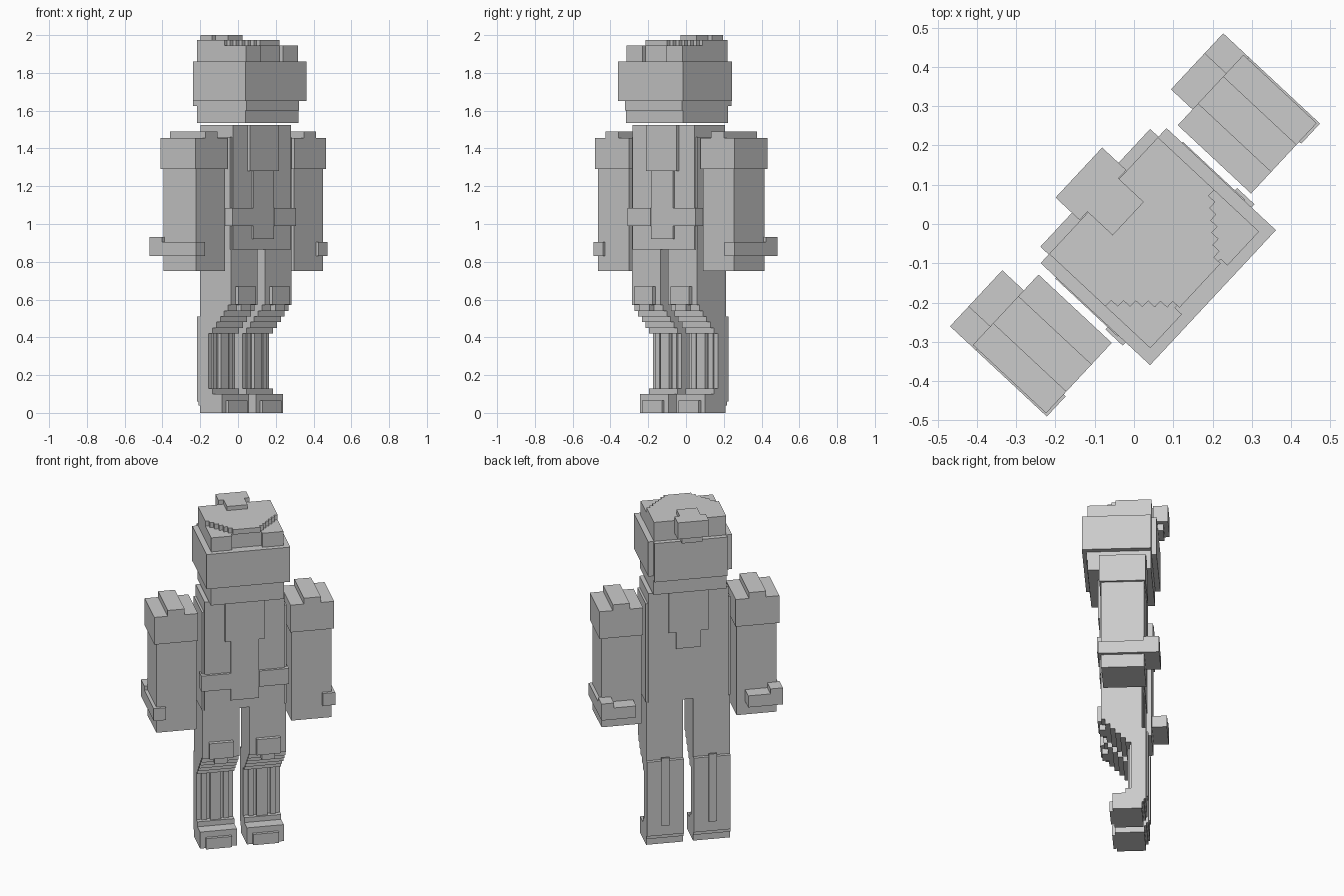
import bpy, bmesh, math
from mathutils import Matrix, Vector

cube = bpy.data.objects.get("Cube")
if cube:
    bpy.data.objects.remove(cube, do_unlink=True)

# Single flat grey
grey = bpy.data.materials.new("plain_grey")
grey.use_nodes = True
tone = (0.6, 0.6, 0.6, 1)
grey.diffuse_color = tone
grey.node_tree.nodes["Principled BSDF"].inputs["Base Color"].default_value = tone

TURN = Matrix.Rotation(math.radians(47), 4, "Z")  # the figure stands turned


def finish(name, bm):
    bmesh.ops.recalc_face_normals(bm, faces=bm.faces)
    bm.transform(TURN)
    mesh = bpy.data.meshes.new(name)
    bm.to_mesh(mesh)
    bm.free()
    mesh.materials.append(grey)
    obj = bpy.data.objects.new(name, mesh)
    bpy.context.collection.objects.link(obj)
    return obj


def add_box(bm, x, y, z):
    """Add a box from three (low, high) ranges."""
    lows, highs = zip(*(sorted(r) for r in (x, y, z)))
    mid = Vector([(a + b) / 2 for a, b in zip(lows, highs)])
    size = Vector([b - a for a, b in zip(lows, highs)])
    bmesh.ops.create_cube(bm, size=1, matrix=Matrix.Translation(mid) @ Matrix.Diagonal(size).to_4x4())


def part(name, *boxes):
    bm = bmesh.new()
    for b in boxes:
        add_box(bm, *b)
    return finish(name, bm)


def both_sides(name, *boxes):
    """Make a part on the left and its mirror on the right."""
    for side, s in (("left", 1), ("right", -1)):
        part(f"{side}_{name}", *[((x[0] * s, x[1] * s), y, z) for x, y, z in boxes])


def wide(w):
    return (-w, w)


# Head: jaw, broad face block, back plate and upper block
part("jaw", (wide(.205), (-.245, .105), (1.535, 1.65)))
part("face_block", (wide(.205), (-.252, .1), (1.6, 1.65)),
     (wide(.235), (-.275, .106), (1.65, 1.86)))
part("hair_back", (wide(.205), (.106, .135), (1.625, 1.86)))
part("hair_upper", (wide(.203), (-.222, .106), (1.86, 1.945)))
both_sides("fringe", ((.085, .203), (-.246, -.222), (1.86, 1.945)))

# Hair cap with stair-stepped front corners
STEPS = 6
edge = [(.203, .106)]
for i in range(STEPS):
    t = i / STEPS
    w = .203 - .126 * t
    edge += [(w, -.09 - .14 * t), (w - .126 / STEPS, -.09 - .14 * t)]
edge.append((.077, -.23))
outline = edge + [(-x, y) for x, y in reversed(edge)]
bm = bmesh.new()
face = bm.faces.new([bm.verts.new((x, y, 1.945)) for x, y in outline])
top = bmesh.ops.extrude_face_region(bm, geom=[face])["geom"]
bmesh.ops.translate(bm, vec=(0, 0, .03), verts=[v for v in top if isinstance(v, bmesh.types.BMVert)])
finish("hair_cap", bm)

# Hair knot at the back of the crown
part("hair_knot", (wide(.058), (.02, .11), (1.94, 2)),
     (wide(.087), (.108, .192), (1.9, 2)),
     (wide(.058), (.106, .165), (1.86, 1.9)))

# Torso with chest panels, centre strip and belt
part("torso", (wide(.225), (-.175, .062), (.865, 1.525)))
both_sides("torso_side", ((.22, .238), (-.165, .052), (.865, 1.46)))
part("chest_panel", (wide(.112), (-.192, -.17), (1.28, 1.525)))
part("centre_strip", (wide(.08), (-.185, -.17), (.92, 1.28)))
both_sides("belt", ((.08, .246), (-.19, -.13), (.99, 1.085)))
part("back_panel", (wide(.112), (.06, .072), (1.28, 1.525)),
     (wide(.07), (.06, .072), (1.18, 1.28)))

# Arms: shoulder cap with raised ridge, sleeve and hand guard
both_sides("shoulder", ((.26, .505), (-.165, .09), (1.29, 1.455)),
           ((.335, .43), (-.165, .09), (1.455, 1.49)))
both_sides("arm", ((.267, .492), (-.155, .082), (.75, 1.29)))
both_sides("hand_guard", ((.44, .51), (-.172, .09), (.83, .905)),
           ((.44, .51), (.075, .165), (.83, .93)),
           ((.315, .44), (.075, .165), (.83, .9)))

# Legs: thigh, stair-stepped knee, shin and foot
LEG = (.028, .235)
knee = []
for i in range(5):
    z = .42 + i * .03
    knee.append((LEG, (-.035 - i * .028, .057), (z, z + .03)))
both_sides("thigh", (LEG, (-.168, .057), (.57, .865)))
both_sides("knee", *knee)
both_sides("knee_pad", ((.065, .2), (-.19, -.165), (.575, .67)),
           ((.095, .17), (-.182, -.14), (.54, .575)))
both_sides("shin", (LEG, (-.005, .077), (.06, .51)))
both_sides("shin_strip", ((.1, .16), (-.025, 0), (.13, .43)),
           ((.055, .085), (-.015, 0), (.13, .43)),
           ((.178, .208), (-.015, 0), (.13, .43)))
both_sides("calf_strip", ((.11, .155), (.075, .086), (.12, .53)))
both_sides("foot", (LEG, (-.105, .055), (0, .1)),
           (LEG, (-.035, .067), (.04, .13)))
both_sides("toe_cap", ((.06, .205), (-.123, -.1), (0, .065)))
